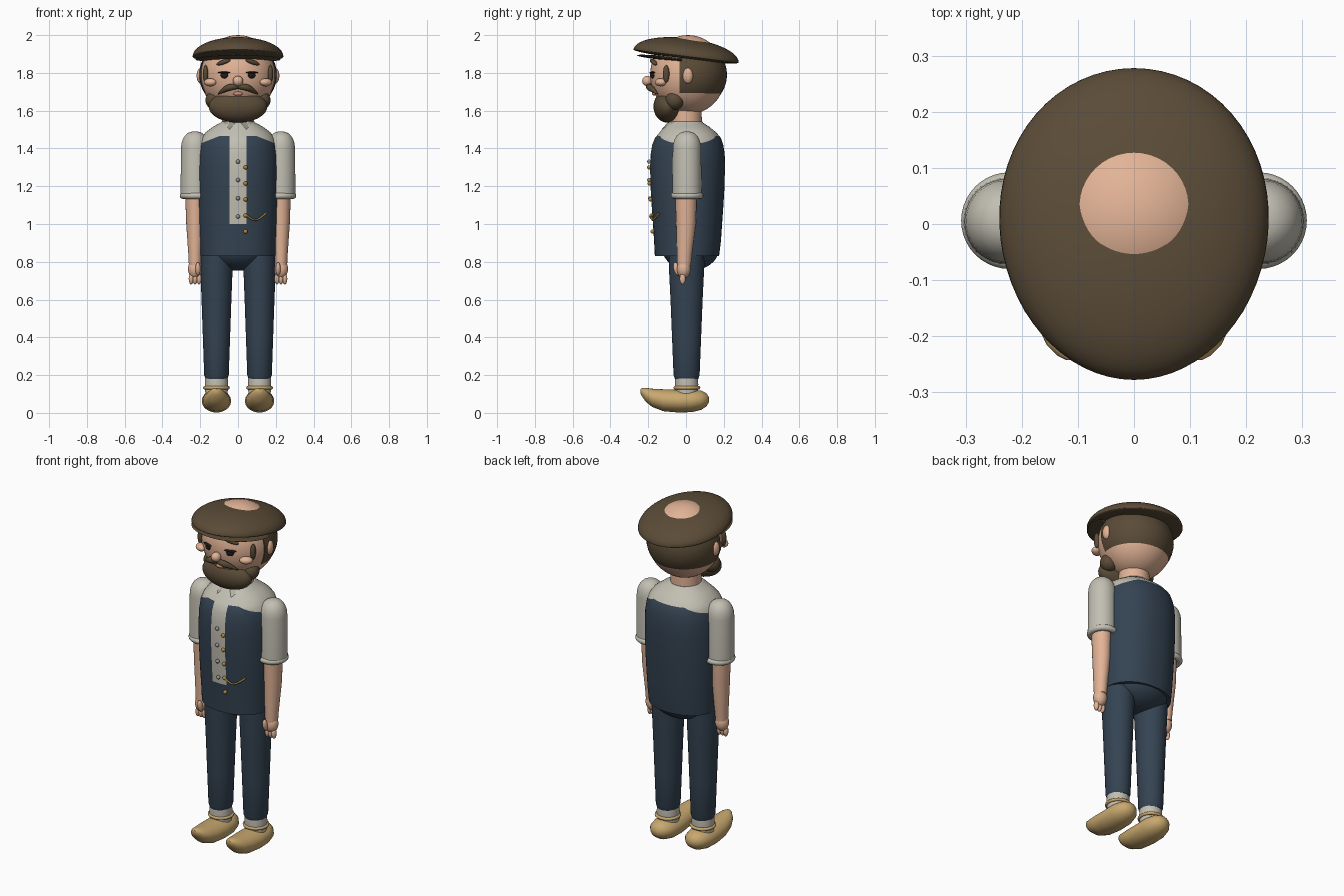
import bpy, bmesh, math
from mathutils import Matrix, Vector, Euler

if "Cube" in bpy.data.objects:
    bpy.data.objects.remove(bpy.data.objects["Cube"])


def material(name, r, g, b):
    lin = [((c / 255 + 0.055) / 1.055) ** 2.4 for c in (r, g, b)] + [1]
    m = bpy.data.materials.new(name)
    m.use_nodes = True
    m.diffuse_color = lin
    m.node_tree.nodes["Principled BSDF"].inputs["Base Color"].default_value = lin
    return m


SKIN = material("skin", 226, 179, 150)
BROWN = material("dark brown", 90, 75, 55)
NAVY = material("navy cloth", 52, 67, 82)
SHIRT = material("grey shirt", 194, 191, 178)
TAN = material("tan leather", 200, 168, 110)
GOLD = material("gold", 176, 138, 62)
SILVER = material("silver", 150, 150, 148)
DARK = material("eye black", 32, 29, 27)
LIP = material("lip pink", 205, 140, 118)


def finish(name, bm, *mats):
    bmesh.ops.recalc_face_normals(bm, faces=bm.faces)
    mesh = bpy.data.meshes.new(name)
    bm.to_mesh(mesh)
    bm.free()
    ob = bpy.data.objects.new(name, mesh)
    bpy.context.collection.objects.link(ob)
    for m in mats:
        mesh.materials.append(m)
    bpy.ops.object.select_all(action='DESELECT')
    ob.select_set(True)
    bpy.context.view_layer.objects.active = ob
    bpy.ops.object.shade_smooth_by_angle(angle=math.radians(45))
    return ob


def sphere_bm(loc, radii, rot=(0, 0, 0), seg=32):
    bm = bmesh.new()
    mat = Matrix.LocRotScale(Vector(loc), Euler(rot), Vector(radii))
    bmesh.ops.create_uvsphere(bm, u_segments=seg, v_segments=seg // 2, radius=1, matrix=mat)
    return bm


def ball(name, loc, radii, mat, rot=(0, 0, 0), seg=32):
    if isinstance(radii, float):
        radii = (radii,) * 3
    return finish(name, sphere_bm(loc, radii, rot, seg), mat)


def cut(bm, co, no, cap=True):
    """Slice away everything on the normal side of a plane."""
    geom = bm.verts[:] + bm.edges[:] + bm.faces[:]
    out = bmesh.ops.bisect_plane(bm, geom=geom, plane_co=co, plane_no=no, clear_outer=cap)
    if cap:
        edges = [e for e in out["geom_cut"] if isinstance(e, bmesh.types.BMEdge)]
        bmesh.ops.edgeloop_fill(bm, edges=edges)


def loft_bm(rings, x=0, along_y=False, power=2.0, seg=40):
    """Rings are (position along axis, centre offset, x radius, other radius)."""
    bm = bmesh.new()
    loops = []
    for t, c, rx, rc in rings:
        loop = []
        for i in range(seg):
            a = 2 * math.pi * i / seg
            u, v = [math.copysign(abs(f) ** (2 / power), f) for f in (math.cos(a), math.sin(a))]
            p = (x + rx * u, t, c + rc * v) if along_y else (x + rx * u, c + rc * v, t)
            loop.append(bm.verts.new(p))
        loops.append(loop)
    for a, b in zip(loops, loops[1:]):
        for i in range(seg):
            j = (i + 1) % seg
            bm.faces.new((a[i], a[j], b[j], b[i]))
    bm.faces.new(loops[0])
    bm.faces.new(loops[-1])
    return bm


def ring(name, loc, major, minor, mat):
    bpy.ops.mesh.primitive_torus_add(location=loc, major_radius=major, minor_radius=minor,
                                     major_segments=40, minor_segments=12)
    ob = bpy.context.object
    ob.name = name
    ob.data.materials.append(mat)
    bpy.ops.object.shade_smooth()


def tube(name, points, radius, mat):
    """Round bar through points given as (x, y, z, thickness factor)."""
    cu = bpy.data.curves.new(name, 'CURVE')
    cu.dimensions = '3D'
    cu.bevel_depth = radius
    cu.bevel_resolution = 3
    cu.use_fill_caps = True
    sp = cu.splines.new('NURBS')
    sp.points.add(len(points) - 1)
    sp.use_endpoint_u = True
    sp.order_u = 3
    for p, (x, y, z, r) in zip(sp.points, points):
        p.co = (x, y, z, 1)
        p.radius = r
    cu.materials.append(mat)
    bpy.context.collection.objects.link(bpy.data.objects.new(name, cu))


# Head, neck, nose and mouth
ball("head", (0, .01, 1.79), (.2, .2, .21), SKIN, seg=48)
finish("neck", loft_bm([(1.48, 0, .085, .085), (1.64, 0, .082, .082)]), SKIN)
ball("nose", (0, -.205, 1.757), .027, SKIN)
ball("mouth", (0, -.168, 1.69), (.025, .012, .011), LIP)

# Hair: shell around the back of the head, open at the face and nape
hair = sphere_bm((0, .01, 1.79), (.206, .207, .19), seg=48)
cut(hair, (0, -.035, 0), (0, -1, 0))
cut(hair, (0, 0, 1.68), (0, 0, -1))
finish("hair", hair, BROWN)

# Flat cap: egg-shaped dome with a shallow underside, tilted back, plus visor
tilt = -.125
cap = sphere_bm((0, 0, 0), (1, 1, 1), seg=64)
for v in cap.verts:
    v.co.x *= .24 * (1 + .04 * v.co.y)
    v.co.y *= .28
    v.co.z *= .095 if v.co.z > 0 else .018
bmesh.ops.transform(cap, matrix=Matrix.Translation((0, 0, 1.889)) @ Matrix.Rotation(tilt, 4, 'X'),
                    verts=cap.verts)
finish("flat_cap", cap, BROWN)
visor = sphere_bm((0, -.05, 1.872), (.225, .212, .012), (-.1, 0, 0), 48)
cut(visor, (0, -.02, 0), (0, 1, 0))
finish("cap_visor", visor, BROWN)

# Beard
ball("beard", (0, -.1, 1.622), (.155, .072, .085), BROWN, seg=40)

for side, s in (("left", 1), ("right", -1)):
    # Face details
    ball(side + "_beard_side", (s * .122, -.06, 1.655), .05, BROWN)
    ball(side + "_ear", (s * .197, .01, 1.785), (.022, .028, .042), SKIN)
    ball(side + "_sideburn", (s * .172, -.105, 1.795), (.014, .017, .046), BROWN)
    ball(side + "_cheek", (s * .148, -.135, 1.75), (.036, .026, .021), SKIN, (0, 0, s * .6))
    ball(side + "_eyebrow", (s * .077, -.172, 1.857), (.042, .013, .012), BROWN, (0, s * .3, s * .4))
    ball(side + "_eye", (s * .072, -.177, 1.788), (.021, .009, .017), DARK, (0, 0, s * .35))
    ball(side + "_eyelid", (s * .074, -.178, 1.802), (.034, .012, .005), DARK, (0, 0, s * .35))
    tube(side + "_moustache", [(0, -.19, 1.728, .7), (s * .035, -.2, 1.728, 1.1),
                               (s * .075, -.175, 1.71, .8), (s * .105, -.15, 1.688, .15)], .018, BROWN)

    # Sleeve with rounded shoulder and rolled cuff
    ax = s * .227
    sleeve = [(1.15, .005, .077, .077), (1.4, .005, .075, .075)]
    sleeve += [(1.4 + .09 * math.sin(a), .005, .075 * math.cos(a) ** .8, .075 * math.cos(a) ** .8)
               for a in (.3, .6, .85, 1.1, 1.3, 1.45, 1.54)]
    finish(side + "_sleeve", loft_bm(sleeve, ax), SHIRT)
    ring(side + "_cuff", (s * .222, .006, 1.15), .069, .017, SHIRT)

    # Forearm and hand
    arm = [(.78, -.01, .033, .036), (.84, -.008, .036, .04), (1.0, 0, .047, .052), (1.17, 0, .053, .058)]
    finish(side + "_forearm", loft_bm(arm, ax), SKIN)
    ball(side + "_palm", (ax, -.012, .762), (.038, .036, .05), SKIN)
    for i in (-1, 0, 1):
        ball(f"{side}_finger_{i + 2}", (ax + i * .021, -.018, .71), (.013, .016, .03), SKIN, seg=16)
    ball(side + "_thumb", (ax - s * .015, -.05, .762), (.014, .016, .036), SKIN, (.25, 0, 0), 16)

    # Trouser leg, sock and shoe
    lx = s * .114
    leg = [(.18, .003, .058, .062), (.2, .003, .065, .069), (.4, .003, .072, .077),
           (.6, .003, .079, .085), (.78, .003, .086, .094), (.86, .003, .085, .094)]
    finish(side + "_trouser_leg", loft_bm(leg, lx), NAVY)
    finish(side + "_sock", loft_bm([(.09, .003, .058, .058), (.15, .003, .062, .062),
                                    (.182, .003, .06, .06)], lx), SHIRT)
    ring(side + "_shoe_collar", (lx, .005, .133), .062, .009, TAN)
    shoe = [(-.242, .116, .008, .01), (-.235, .111, .022, .02), (-.215, .097, .042, .036),
            (-.18, .08, .058, .048), (-.12, .067, .071, .058), (-.04, .062, .077, .06),
            (.03, .064, .077, .06), (.08, .067, .064, .051), (.108, .069, .042, .035),
            (.122, .07, .015, .013)]
    finish(side + "_shoe", loft_bm(shoe, lx, along_y=True), TAN)

    # Shirt collar point
    flap = bmesh.new()
    flap.faces.new([flap.verts.new(p) for p in
                    ((s * .008, -.092, 1.543), (s * .08, -.055, 1.543), (s * .045, -.13, 1.5))])
    bmesh.ops.solidify(flap, geom=flap.faces[:], thickness=.007)
    finish(side + "_collar_point", flap, SHIRT)

# Torso: shirt and waistcoat share one body, split by cut lines
body = [(.83, .005, .2, .17), (.91, .008, .204, .177), (1.0, .008, .209, .183),
        (1.1, .008, .213, .19), (1.2, .008, .215, .196), (1.3, .008, .215, .198),
        (1.37, .009, .212, .196), (1.42, .009, .205, .188), (1.455, .01, .193, .175),
        (1.485, .01, .172, .15), (1.515, .005, .132, .118), (1.535, 0, .095, .092), (1.543, 0, .085, .085)]
torso = loft_bm(body, power=2.2, seg=64)
for s in (1, -1):
    cut(torso, (s * .045, 0, 0), (1, 0, 0), cap=False)
    cut(torso, (s * .1, 0, 1.465), (s * .4, 0, 1), cap=False)
for z in (1.0, 1.465):
    cut(torso, (0, 0, z), (0, 0, 1), cap=False)
for f in torso.faces:
    c = f.calc_center_median()
    opening = c.y < 0 and abs(c.x) < .045 and c.z > 1.0
    top = 1.465 - .4 * max(0, abs(c.x) - .1)
    f.material_index = 1 if c.z < top and not opening else 0
finish("shirt_and_waistcoat", torso, SHIRT, NAVY)
ball("trouser_seat", (0, .025, .875), (.185, .152, .122), NAVY, seg=40)


def front_y(z):
    """Depth of the chest front at a given height."""
    for a, b in zip(body, body[1:]):
        if a[0] <= z <= b[0]:
            k = (z - a[0]) / (b[0] - a[0])
            return (a[1] - a[3]) * (1 - k) + (b[1] - b[3]) * k


# Buttons and watch chain
for i in range(4):
    z = 1.33 - i * .097
    ball(f"shirt_button_{i + 1}", (0, front_y(z) - .006, z), .011, SILVER, seg=16)
for i in range(5):
    z = 1.3 - i * .085
    ball(f"waistcoat_button_{i + 1}", (.04, front_y(z) - .005, z), .011, GOLD, seg=16)
tube("watch_chain", [(.04, -.187, 1.05, 1), (.08, -.182, 1.015, 1),
                     (.12, -.165, 1.03, 1), (.148, -.142, 1.058, 1)], .005, GOLD)
